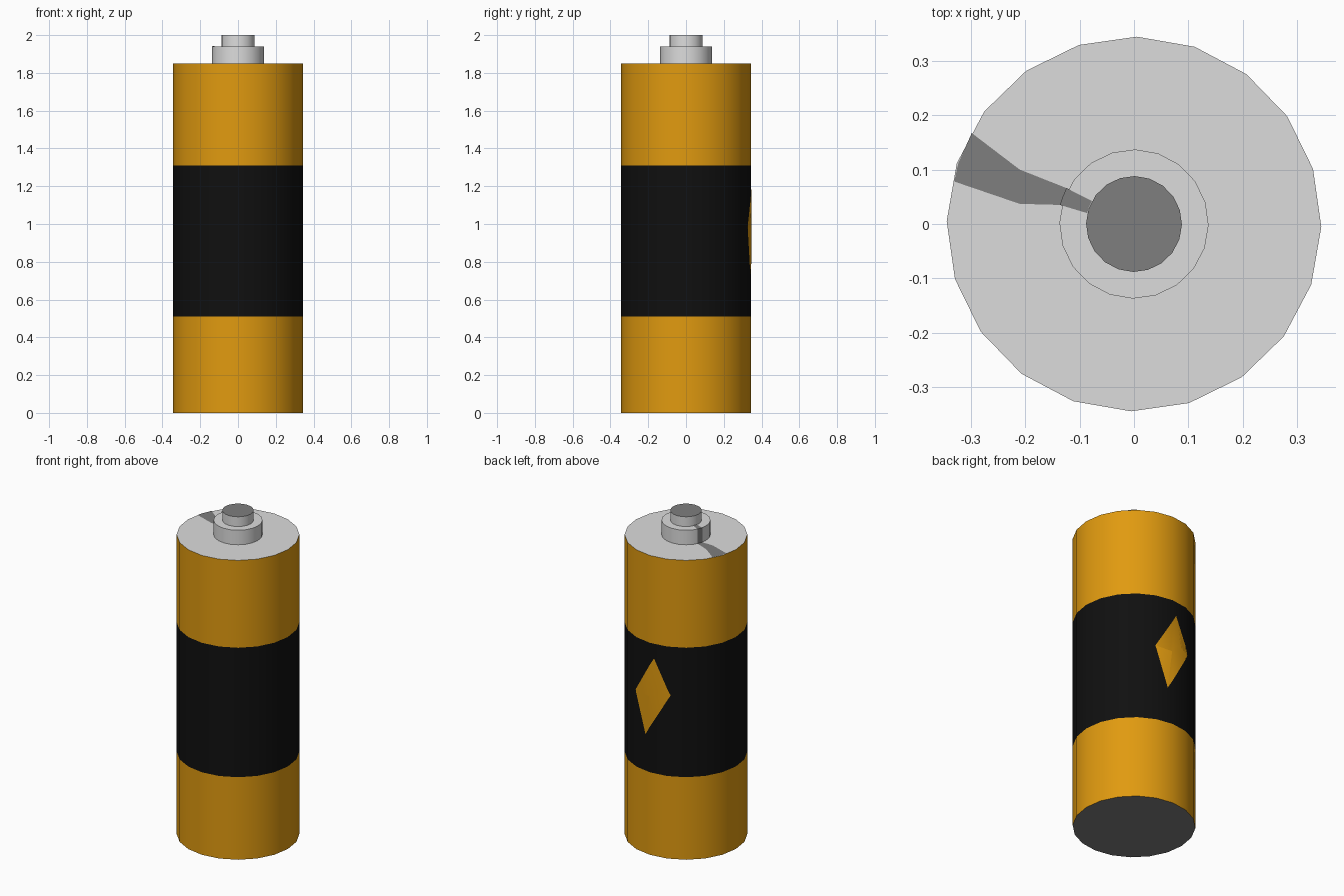
import bpy, bmesh, math
from mathutils import Vector

if "Cube" in bpy.data.objects:
    bpy.data.objects.remove(bpy.data.objects["Cube"])

SIDES, STEP, START = 20, 18.0, -0.9      # facets, degrees per facet, first corner
R = 0.344


def material(name, rgb):
    m = bpy.data.materials.new(name)
    m.diffuse_color = (*rgb, 1)
    m.use_nodes = True
    m.node_tree.nodes["Principled BSDF"].inputs["Base Color"].default_value = m.diffuse_color
    return m


ORANGE = material("orange", (0.75, 0.325, 0.005))
BLACK = material("black", (0.005, 0.005, 0.005))
LIGHT = material("light grey", (0.72, 0.72, 0.72))
DARK = material("dark grey", (0.21, 0.21, 0.21))


def finish(name, bm, mats):
    me = bpy.data.meshes.new(name)
    bm.to_mesh(me)
    bm.free()
    for m in mats:
        me.materials.append(m)
    ob = bpy.data.objects.new(name, me)
    bpy.context.collection.objects.link(ob)
    bpy.context.view_layer.objects.active = ob
    ob.select_set(True)
    bpy.ops.object.shade_smooth_by_angle(angle=math.radians(30))
    ob.select_set(False)
    return ob


def ring_point(deg, r, z):
    a = math.radians(deg)
    return Vector((r * math.cos(a), r * math.sin(a), z))


def lathe(name, profile, indices, mats):
    """Revolve (radius, z) points, with one material index per profile segment."""
    bm = bmesh.new()
    rings = []
    for r, z in profile:
        n = SIDES if r > 0 else 1
        rings.append([bm.verts.new(ring_point(START + STEP * i, r, z)) for i in range(n)])
    for lo, hi, mi in zip(rings, rings[1:], indices):
        for i in range(SIDES):
            j = (i + 1) % SIDES
            if len(lo) == 1:
                vs = (lo[0], hi[j], hi[i])
            elif len(hi) == 1:
                vs = (lo[i], lo[j], hi[0])
            else:
                vs = (lo[i], lo[j], hi[j], hi[i])
            bm.faces.new(vs).material_index = mi
    return finish(name, bm, mats)


# Casing with dark base and black middle band
lathe("casing", [(0, 0), (R, 0), (R, 0.51), (R, 1.31), (R, 1.85)],
      [2, 0, 1, 0], [ORANGE, BLACK, DARK])

# Top plate and stepped terminal with dark tip
lathe("terminal", [(R, 1.85), (0.137, 1.85), (0.137, 1.94), (0.088, 1.94), (0.088, 2.0), (0, 2.0)],
      [0, 0, 0, 0, 1], [LIGHT, DARK])

# Bolt symbol: drawn flat as (azimuth, z), split at the facet edges, then wrapped on the casing
bm = bmesh.new()
bolt = [(93.5, 1.22), (91.8, 1.028), (110.5, 1.01), (83.5, 0.735), (88.2, 0.978), (70.3, 0.985)]
face = bm.faces.new([bm.verts.new((u / 50, 0, z)) for u, z in bolt])
bmesh.ops.triangulate(bm, faces=[face])
for k in range(3, 8):
    bmesh.ops.bisect_plane(bm, geom=bm.verts[:] + bm.edges[:] + bm.faces[:], dist=1e-5,
                           plane_co=((START + STEP * k) / 50, 0, 0), plane_no=(1, 0, 0))
for v in bm.verts:
    k, t = divmod((v.co.x * 50 - START) / STEP, 1)
    a = ring_point(START + STEP * k, R + 0.002, v.co.z)
    b = ring_point(START + STEP * (k + 1), R + 0.002, v.co.z)
    v.co = a.lerp(b, t)
for f in bm.faces:
    f.normal_update()
    c = f.calc_center_median()
    if f.normal.x * c.x + f.normal.y * c.y < 0:
        f.normal_flip()
finish("bolt_symbol", bm, [ORANGE])

# Dark streak running from the rim over the terminal step
rows = [((-0.298, 0.167), (-0.323, 0.111), (-0.330, 0.078), 1.852),
        ((-0.21, 0.10), (-0.21, 0.068), (-0.21, 0.037), 1.852),
        ((-0.124, 0.066), (-0.131, 0.050), (-0.136, 0.035), 1.852),
        ((-0.124, 0.066), (-0.131, 0.050), (-0.136, 0.035), 1.942),
        ((-0.077, 0.042), (-0.083, 0.031), (-0.086, 0.020), 1.942)]
bm = bmesh.new()
grid = [[bm.verts.new((*p, row[3])) for p in row[:3]] for row in rows]
for a, b in zip(grid, grid[1:]):
    for i in range(2):
        bm.faces.new((a[i], a[i + 1], b[i + 1], b[i]))
finish("top_streak", bm, [DARK])
